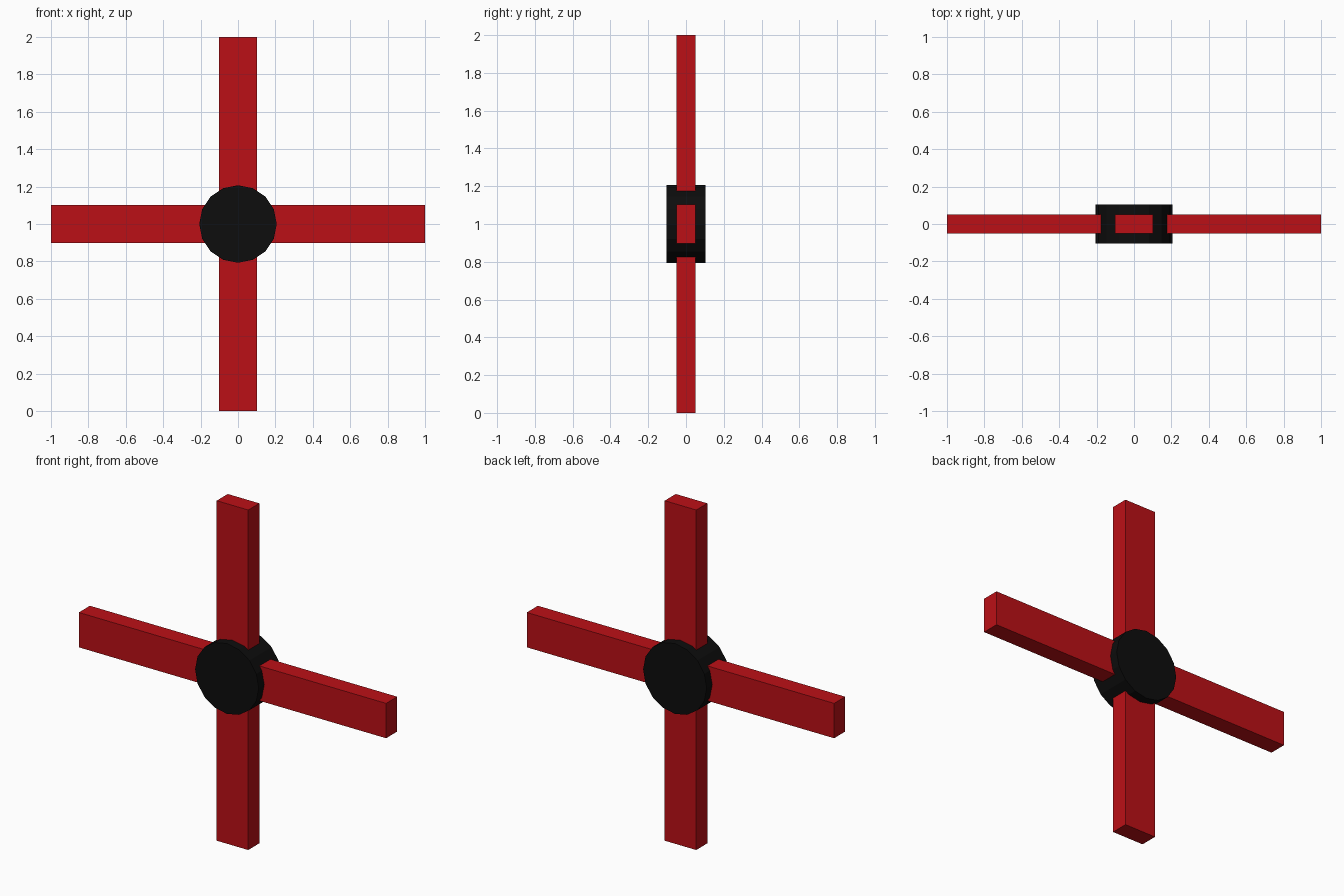
import bpy
from math import radians

if "Cube" in bpy.data.objects:
    bpy.data.objects.remove(bpy.data.objects["Cube"])

CENTER = (0, 0, 1)


def material(name, color):
    mat = bpy.data.materials.new(name)
    mat.diffuse_color = color
    mat.use_nodes = True
    mat.node_tree.nodes["Principled BSDF"].inputs["Base Color"].default_value = mat.diffuse_color
    return mat


red = material("red", (0.5, 0.005, 0.008, 1))
black = material("black", (0.004, 0.004, 0.004, 1))


def bar(name, size):
    bpy.ops.mesh.primitive_cube_add(size=1, location=CENTER)
    ob = bpy.context.object
    ob.name = name
    ob.scale = size
    bpy.ops.object.transform_apply(location=False, rotation=False, scale=True)
    ob.data.materials.append(red)


# Crossed blades
bar("vertical_blade", (0.205, 0.103, 2))
bar("horizontal_blade", (2, 0.103, 0.205))

# Central hub, axis along y
bpy.ops.mesh.primitive_cylinder_add(vertices=16, radius=0.207, depth=0.206,
                                    location=CENTER, rotation=(radians(90), 0, 0))
hub = bpy.context.object
hub.name = "hub"
hub.data.materials.append(black)
